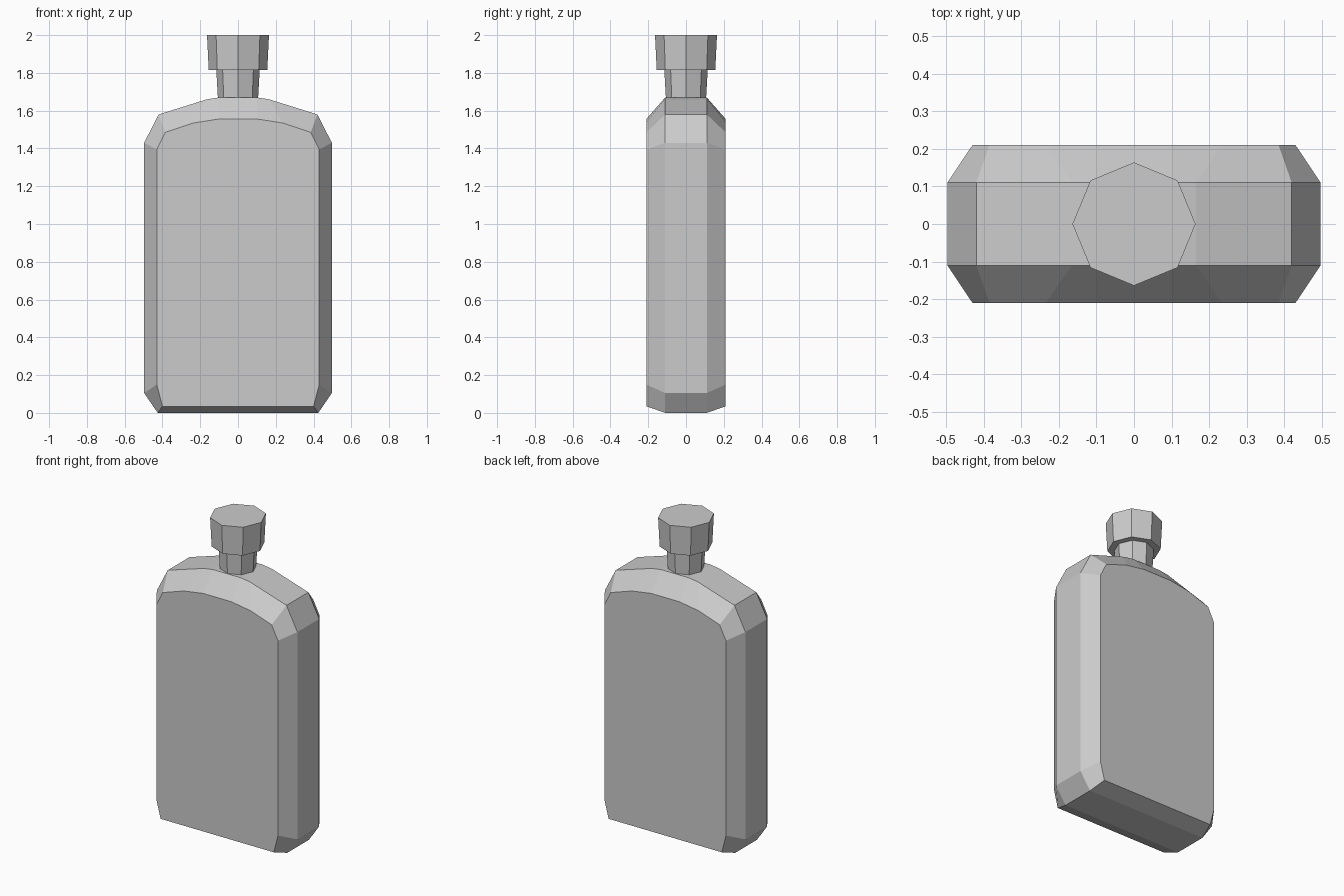
import bpy, bmesh
from mathutils import Matrix

if "Cube" in bpy.data.objects:
    bpy.data.objects.remove(bpy.data.objects["Cube"])

grey = bpy.data.materials.new("plain grey")
grey.use_nodes = True
colour = (0.6, 0.6, 0.6, 1)
grey.diffuse_color = colour
grey.node_tree.nodes["Principled BSDF"].inputs["Base Color"].default_value = colour


def finish(name, bm):
    bmesh.ops.recalc_face_normals(bm, faces=bm.faces)
    mesh = bpy.data.meshes.new(name)
    bm.to_mesh(mesh)
    bm.free()
    mesh.materials.append(grey)
    obj = bpy.data.objects.new(name, mesh)
    bpy.context.collection.objects.link(obj)
    return obj


# Bottle body: half outlines (x, z), mirrored and lofted front to back
rim = [(0.425, 0.0), (0.497, 0.105), (0.497, 1.43), (0.42, 1.58), (0.165, 1.66), (0.1, 1.67)]
panel = [(0.40, 0.035), (0.43, 0.15), (0.43, 1.395), (0.385, 1.485), (0.235, 1.535), (0.1, 1.556)]

bm = bmesh.new()
rings = []
for half, y in ((panel, -0.21), (rim, -0.11), (rim, 0.11), (panel, 0.21)):
    outline = half + [(-x, z) for x, z in reversed(half)]
    rings.append([bm.verts.new((x, y, z)) for x, z in outline])
count = len(rings[0])
for a, b in zip(rings, rings[1:]):
    for i in range(count):
        j = (i + 1) % count
        bm.faces.new((a[i], a[j], b[j], b[i]))
bm.faces.new(rings[0])
bm.faces.new(rings[-1])
finish("bottle_body", bm)


# Eight-sided neck and stopper, with corners on the axes
def octagon(name, low, high, r_low, r_high, capped):
    bm = bmesh.new()
    bmesh.ops.create_cone(bm, cap_ends=capped, segments=8, radius1=r_low, radius2=r_high,
                          depth=high - low, matrix=Matrix.Translation((0, 0, (low + high) / 2)))
    finish(name, bm)


octagon("neck", 1.66, 1.815, 0.106, 0.115, False)
octagon("stopper", 1.815, 2.0, 0.155, 0.164, True)
